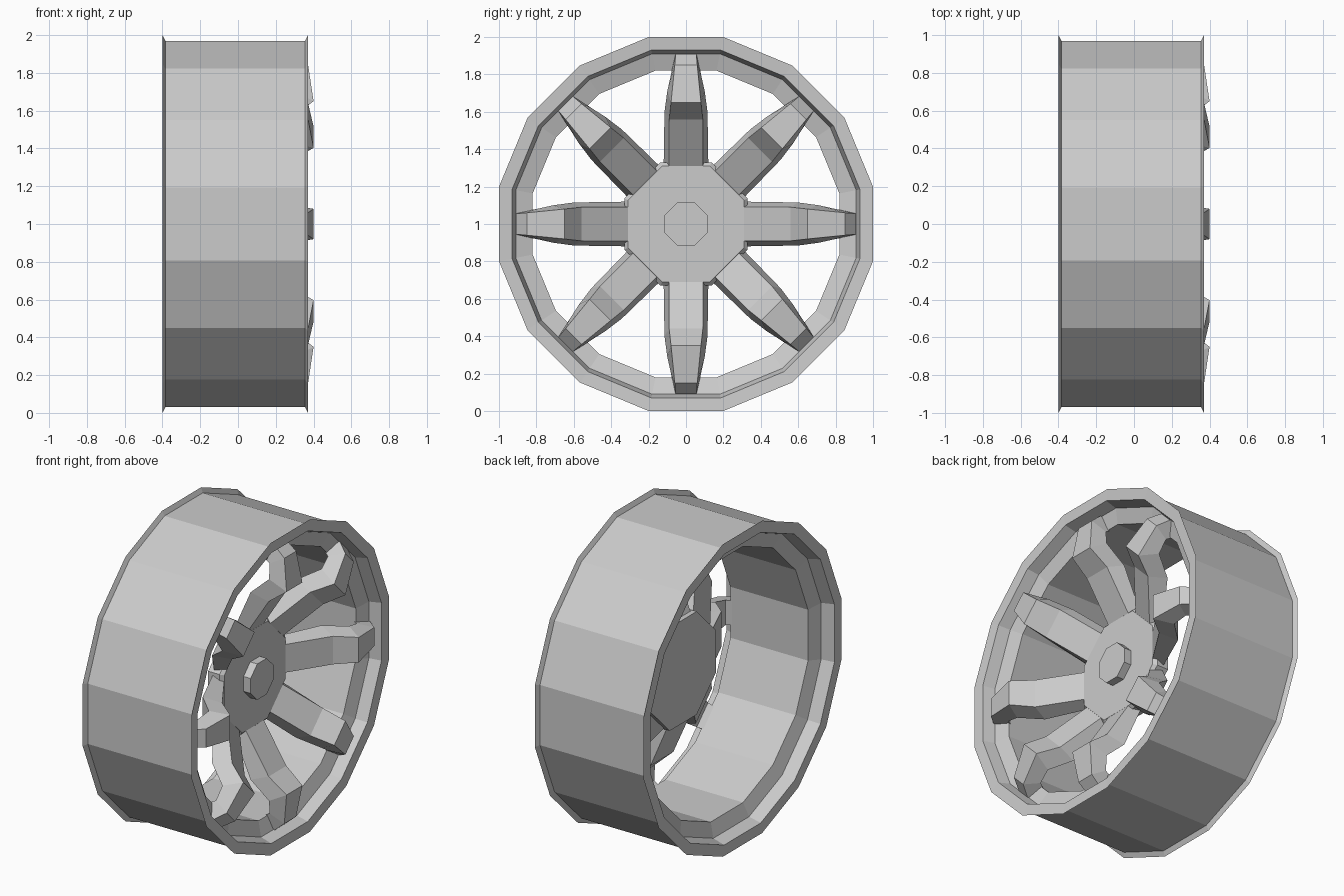
import bpy, bmesh
from math import cos, sin, pi

if "Cube" in bpy.data.objects:
    bpy.data.objects.remove(bpy.data.objects["Cube"])


def make_object(name, verts, faces):
    mesh = bpy.data.meshes.new(name)
    mesh.from_pydata(verts, [], faces)
    bm = bmesh.new()
    bm.from_mesh(mesh)
    bmesh.ops.recalc_face_normals(bm, faces=bm.faces)
    bm.to_mesh(mesh)
    bm.free()
    obj = bpy.data.objects.new(name, mesh)
    obj.location.z = 1
    bpy.context.collection.objects.link(obj)
    return obj


def lathe(name, profile, sides, closed):
    """Turn (x, flat radius) points around the x axis with flats facing up."""
    verts, faces, n = [], [], len(profile)
    for i in range(sides):
        a = 2 * pi * (i + 0.5) / sides
        for x, r in profile:
            R = r / cos(pi / sides)
            verts.append((x, R * sin(a), R * cos(a)))
    for i in range(sides):
        j = (i + 1) % sides
        for k in range(n if closed else n - 1):
            m = (k + 1) % n
            faces.append((i * n + k, i * n + m, j * n + m, j * n + k))
    if not closed:
        faces.append([i * n for i in range(sides)])
        faces.append([i * n + n - 1 for i in range(sides)])
    return make_object(name, verts, faces)


# Rim: barrel with flared edges and a stepped recess at each end
lathe("rim", [(-0.40, 1.0), (-0.385, 0.97), (0.355, 0.97), (0.37, 1.0),
              (0.365, 0.93), (0.29, 0.91), (0.26, 0.82),
              (-0.29, 0.82), (-0.32, 0.91), (-0.40, 0.93)], 16, True)

# Hub plate with bevelled front, and centre cap
lathe("hub", [(0.02, 0.33), (0.10, 0.33), (0.12, 0.31)], 8, False)
lathe("centre_cap", [(0.11, 0.115), (0.17, 0.115)], 8, False)

# Spoke sections: front radius, front x, front half width, back radius, back x, back half width
SECTIONS = [(0.28, 0.10, 0.09, 0.28, 0.03, 0.12),
            (0.56, 0.28, 0.09, 0.60, 0.17, 0.115),
            (0.65, 0.40, 0.08, 0.71, 0.29, 0.10),
            (0.85, 0.37, 0.06, 0.80, 0.28, 0.08),
            (0.91, 0.30, 0.055, 0.83, 0.23, 0.075),
            (0.91, 0.24, 0.055, 0.83, 0.20, 0.075)]

for s in range(8):
    a = s * pi / 4
    verts, faces = [], []
    for fr, fx, fw, br, bx, bw in SECTIONS:
        for r, x, w in ((fr, fx, -fw), (fr, fx, fw), (br, bx, bw), (br, bx, -bw)):
            verts.append((x, r * sin(a) + w * cos(a), r * cos(a) - w * sin(a)))
    for i in range(len(SECTIONS) - 1):
        for k in range(4):
            m = (k + 1) % 4
            faces.append((4 * i + k, 4 * i + m, 4 * i + 4 + m, 4 * i + 4 + k))
    last = 4 * len(SECTIONS) - 4
    faces += [(0, 1, 2, 3), tuple(range(last, last + 4))]
    make_object(f"spoke_{s + 1}", verts, faces)
